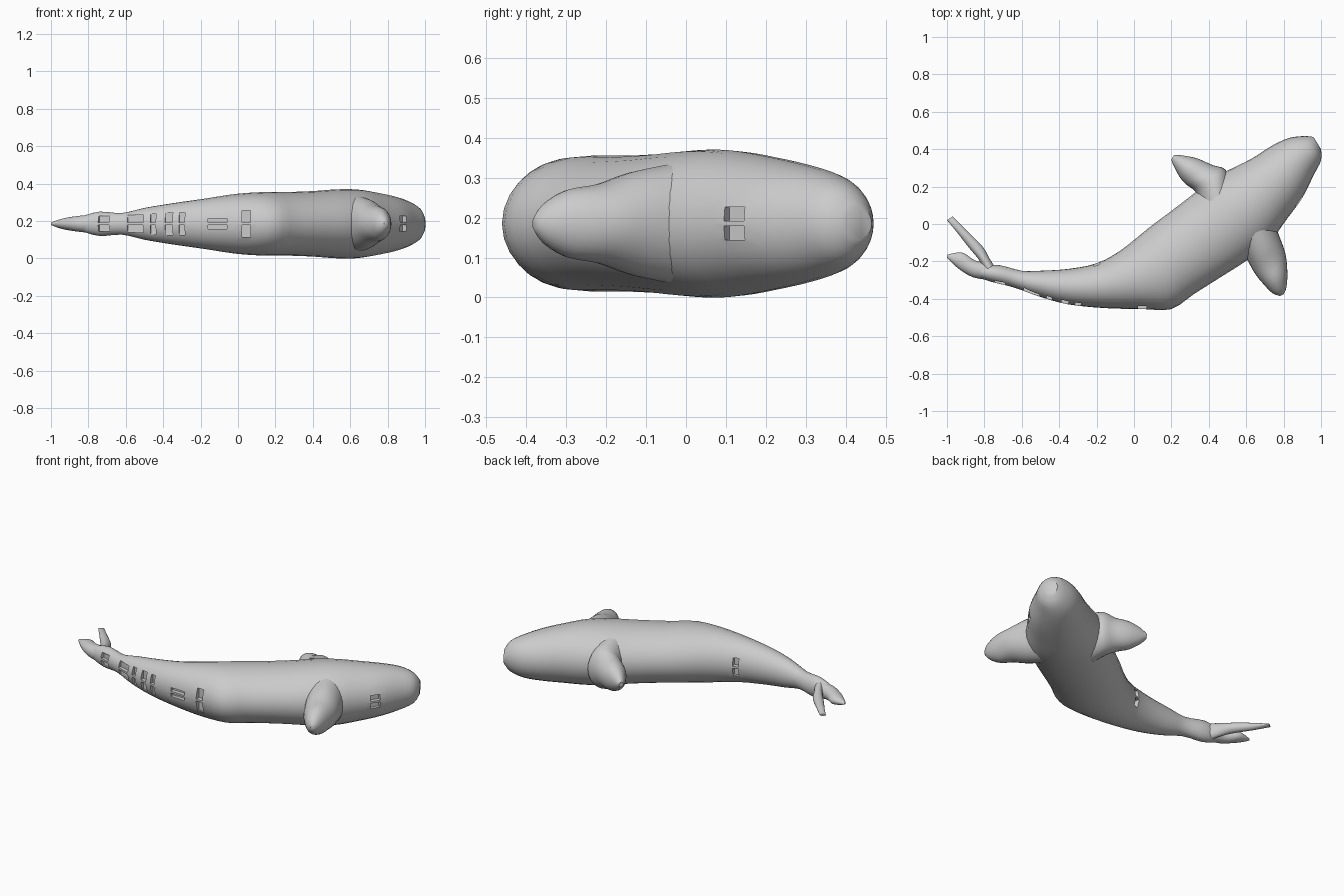
import bpy, bmesh, math
from mathutils import Vector, Matrix

MID = 0.185      # height of the flat symmetry plane
SIDES = 28       # vertices around each cross-section
STEPS = 3        # smoothing steps between stations

default_cube = bpy.data.objects.get("Cube")
if default_cube:
    bpy.data.objects.remove(default_cube, do_unlink=True)

skin = bpy.data.materials.new("grey_skin")
skin.use_nodes = True
grey = (0.6, 0.6, 0.6, 1)
skin.diffuse_color = grey
skin.node_tree.nodes["Principled BSDF"].inputs["Base Color"].default_value = grey


def smooth_stations(stations):
    """Pass a smooth curve through the stations."""
    rows = [Vector(row) for row in stations]
    last = len(rows) - 1
    result = []
    for i in range(last):
        a, b, c, d = (rows[max(0, min(last, i + k))] for k in (-1, 0, 1, 2))
        for step in range(STEPS):
            t = step / STEPS
            result.append(b + (c - a) * t / 2
                          + (a * 2 - b * 5 + c * 4 - d) * t * t / 2
                          + (b * 3 - a - c * 3 + d) * t ** 3 / 2)
    return result + [rows[-1]]


def make_object(name, bm):
    bmesh.ops.recalc_face_normals(bm, faces=bm.faces)
    mesh = bpy.data.meshes.new(name)
    bm.to_mesh(mesh)
    bm.free()
    obj = bpy.data.objects.new(name, mesh)
    bpy.context.collection.objects.link(obj)
    mesh.materials.append(skin)
    return obj


def activate(obj):
    bpy.ops.object.select_all(action='DESELECT')
    obj.select_set(True)
    bpy.context.view_layer.objects.active = obj


def loft(name, stations):
    """Skin oval rings; each station is one edge, other edge, half height."""
    bm = bmesh.new()
    rings = []
    for ax, ay, bx, by, half in smooth_stations(stations):
        one, other = Vector((ax, ay, MID)), Vector((bx, by, MID))
        centre, across = (one + other) / 2, (one - other) / 2
        ring = []
        for i in range(SIDES):
            angle = math.tau * i / SIDES
            point = centre + across * math.cos(angle)
            point.z += half * math.sin(angle)
            ring.append(bm.verts.new(point))
        rings.append(ring)
    for low, high in zip(rings, rings[1:]):
        for i in range(SIDES):
            j = (i + 1) % SIDES
            bm.faces.new((low[i], low[j], high[j], high[i]))
    bm.faces.new(rings[0])
    bm.faces.new(rings[-1])
    return make_object(name, bm)


# Long curved body, from the tail stock to the blunt snout
body = loft("body", [
    (-.82, -.22, -.85, -.28, .04),
    (-.72, -.22, -.76, -.31, .065),
    (-.6, -.25, -.64, -.34, .058),
    (-.5, -.25, -.5, -.39, .085),
    (-.35, -.24, -.35, -.43, .11),
    (-.2, -.21, -.15, -.45, .135),
    (-.07, -.14, .05, -.455, .16),
    (.08, -.02, .2, -.455, .17),
    (.2, .07, .32, -.375, .17),
    (.33, .17, .47, -.28, .175),
    (.43, .25, .61, -.19, .184),
    (.53, .3, .73, -.09, .184),
    (.63, .35, .82, .03, .17),
    (.74, .42, .9, .14, .15),
    (.83, .46, .96, .26, .125),
    (.91, .47, 1, .34, .09),
    (.96, .465, 1, .4, .04),
])

# Two thick paddle fins, one each side of the chest
front_fin = loft("front_fin", [
    (.55, -.1, .74, .03, .15),
    (.61, -.2, .775, -.06, .13),
    (.65, -.27, .81, -.16, .1),
    (.7, -.33, .82, -.26, .085),
    (.74, -.37, .815, -.34, .05),
    (.78, -.385, .8, -.375, .015),
])
back_fin = loft("back_fin", [
    (.35, .08, .52, .2, .15),
    (.33, .17, .49, .29, .13),
    (.28, .21, .42, .315, .1),
    (.245, .25, .34, .35, .085),
    (.21, .315, .27, .365, .05),
    (.2, .345, .215, .37, .015),
])

# Forked tail
front_fluke = loft("front_fluke", [
    (-.77, -.21, -.77, -.3, .05),
    (-.85, -.195, -.86, -.285, .042),
    (-.91, -.155, -.93, -.245, .032),
    (-.96, -.155, -.97, -.21, .02),
    (-1, -.165, -1, -.18, .006),
])
back_fluke = loft("back_fluke", [
    (-.75, -.22, -.8, -.25, .05),
    (-.775, -.18, -.83, -.19, .04),
    (-.81, -.12, -.88, -.13, .03),
    (-.9, -.03, -.95, -.04, .02),
    (-.97, .04, -1, .02, .006),
])


# Paired notches cut into the body rim, leaving a thin ridge between them
def notch(bm, x, y, turn, width, height):
    for side in (-1, 1):
        place = (Matrix.Translation((x, y, MID + side * (height / 2 + .006)))
                 @ Matrix.Rotation(math.radians(turn), 4, 'Z')
                 @ Matrix.Diagonal((width, .05, height, 1)))
        bmesh.ops.create_cube(bm, size=1, matrix=place)


cutters = bmesh.new()
for spot in [(-.72, -.325, -18, .06, .035), (-.55, -.375, -15, .09, .04),
             (-.455, -.405, -12, .03, .05), (-.37, -.425, -8, .04, .055),
             (-.3, -.435, -6, .03, .055), (-.11, -.45, 0, .1, .022),
             (.045, -.45, 0, .045, .065), (.885, .12, 57, .06, .035),
             (-.2, -.215, 16, .035, .05)]:
    notch(cutters, *spot)
cutter = make_object("notch_cutter", cutters)
cutter.hide_render = True

activate(body)
cut = body.modifiers.new("notches", 'BOOLEAN')
cut.operation = 'DIFFERENCE'
cut.solver = 'EXACT'
cut.object = cutter
bpy.ops.object.modifier_apply(modifier=cut.name)
bpy.data.objects.remove(cutter, do_unlink=True)

for part in (body, front_fin, back_fin, front_fluke, back_fluke):
    activate(part)
    bpy.ops.object.shade_smooth_by_angle(angle=math.radians(40))
